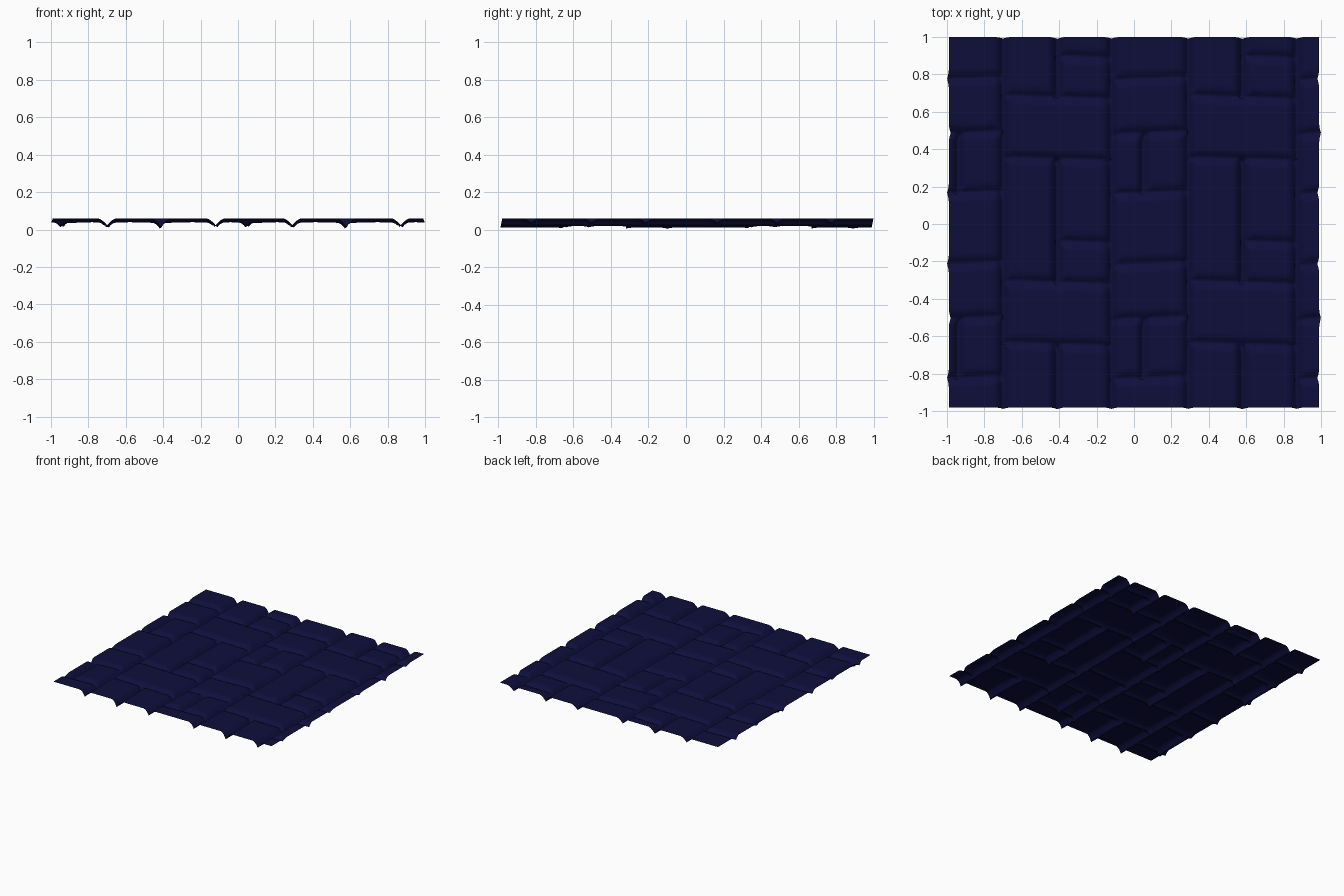
import bpy, bmesh, math

if "Cube" in bpy.data.objects:
    bpy.data.objects.remove(bpy.data.objects["Cube"])

PERIOD = 0.99            # the paving pattern repeats in x and y
TOP, WIDTH = 0.06, 0.055  # stone height and rounded edge width
SEAM, JOINT, SPLIT = 0.042, 0.025, 0.05   # groove depths

# Stones of one repeat: x0, x1, y0, y1, left depth, right depth
NARROW = [(-0.12, 0.29, -0.21, 0.17, SEAM, SEAM),
          (-0.12, 0.05, 0.17, 0.49, SEAM, SEAM),
          (0.05, 0.29, 0.17, 0.49, SEAM, SEAM),
          (-0.12, 0.29, 0.49, 0.78, SEAM, SEAM)]
WIDE = [(-0.70, -0.41, -0.31, 0.35, SEAM, SPLIT),
        (-0.41, -0.12, -0.31, -0.09, SPLIT, SEAM),
        (-0.41, -0.12, -0.09, 0.35, SPLIT, SEAM),
        (-0.70, -0.12, 0.35, 0.68, SEAM, SEAM)]


def falloff(distance):
    return max(0.0, 1 - distance / WIDTH) ** 2


def groove(x, y):
    """Depth across the upright seams and the level joints at a point."""
    x = (x + 0.70 + 1e-5) % PERIOD - 0.70
    if x >= -0.12:
        stones, base, y = NARROW, -0.21, y - 0.04 * (x - 0.085)
    else:
        stones, base, y = WIDE, -0.31, y + 0.03 * (x + 0.41)
    y = (y - base) % PERIOD + base
    for x0, x1, y0, y1, left, right in stones:
        if x0 <= x <= x1 and y0 <= y <= y1:
            seam = max(left * falloff(x - x0), right * falloff(x1 - x))
            joint = JOINT * max(falloff(y - y0), falloff(y1 - y))
            return seam, joint
    return 0.0, 0.0


# Paving sheet: open grid pressed down along the grooves
bm = bmesh.new()
bmesh.ops.create_grid(bm, x_segments=198, y_segments=198, size=0.99)
for v in bm.verts:
    x, y = v.co.x, v.co.y + 0.01
    seam, joint = groove(x, y)
    # grooves lean slightly sideways, so the border ripples
    row = (y + 0.35) % PERIOD
    lean = 0.4 if 0.70 < row < 0.93 else -0.4
    v.co = (x + lean * joint, y - 0.2 * seam, TOP - math.hypot(seam, joint))
for f in bm.faces:
    f.smooth = True

mesh = bpy.data.meshes.new("paving_stones")
bm.to_mesh(mesh)
bm.free()
paving = bpy.data.objects.new("paving_stones", mesh)
bpy.context.collection.objects.link(paving)

navy = bpy.data.materials.new("dark navy")
navy.diffuse_color = (0.0045, 0.0045, 0.046, 1)
navy.use_nodes = True
navy.node_tree.nodes["Principled BSDF"].inputs["Base Color"].default_value = navy.diffuse_color
mesh.materials.append(navy)
